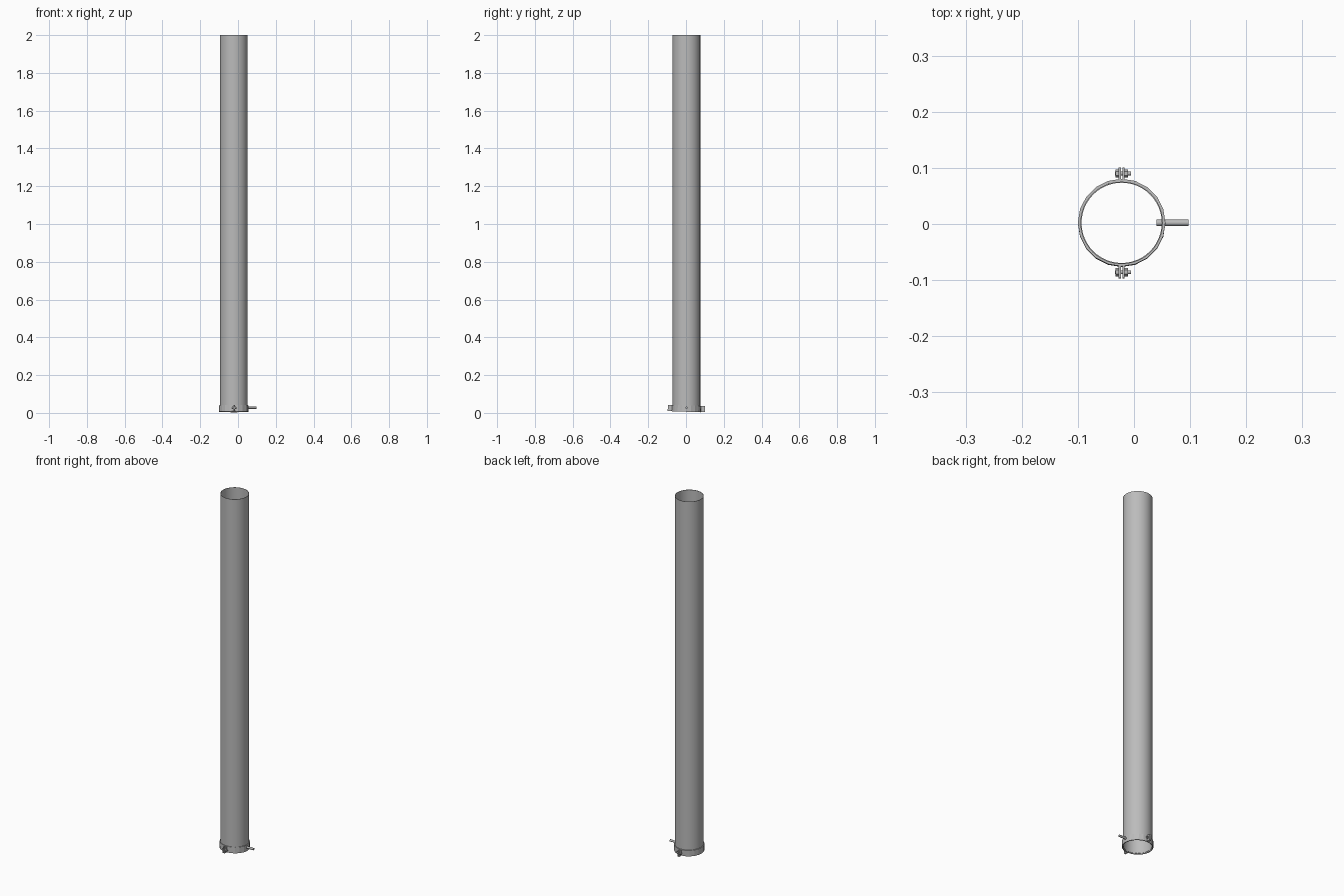
import bpy, bmesh, math
from mathutils import Matrix, Vector

if "Cube" in bpy.data.objects:
    bpy.data.objects.remove(bpy.data.objects["Cube"], do_unlink=True)

steel = bpy.data.materials.new("grey_steel")
steel.use_nodes = True
GREY = (0.5, 0.5, 0.5, 1)
steel.diffuse_color = GREY
steel.node_tree.nodes["Principled BSDF"].inputs["Base Color"].default_value = GREY

CENTRE = Vector((-0.022, 0.002, 0))
BAND_Z = 0.023
# The clamp sits slightly tipped, front edge higher
TILT = Matrix.Translation(CENTRE + Vector((0, 0, BAND_Z))) @ Matrix.Rotation(-0.035, 4, 'X')


def finish(name, bm, matrix=Matrix(), smooth=False):
    bmesh.ops.recalc_face_normals(bm, faces=bm.faces)
    mesh = bpy.data.meshes.new(name)
    bm.to_mesh(mesh)
    bm.free()
    mesh.materials.append(steel)
    obj = bpy.data.objects.new(name, mesh)
    bpy.context.collection.objects.link(obj)
    obj.matrix_world = matrix
    if smooth:
        bpy.ops.object.select_all(action='DESELECT')
        obj.select_set(True)
        bpy.context.view_layer.objects.active = obj
        bpy.ops.object.shade_smooth_by_angle(angle=math.radians(35))
    return obj


def tube(name, outer, inner, low, high, sides, matrix, smooth=False):
    """Hollow cylinder made by spinning a rectangular wall section."""
    bm = bmesh.new()
    section = [(inner, low), (outer, low), (outer, high), (inner, high)]
    rings = []
    for i in range(sides):
        a = math.tau * i / sides
        rings.append([bm.verts.new((r * math.cos(a), r * math.sin(a), z)) for r, z in section])
    for i, ring in enumerate(rings):
        nxt = rings[(i + 1) % sides]
        for k in range(4):
            j = (k + 1) % 4
            bm.faces.new((ring[k], nxt[k], nxt[j], ring[j]))
    return finish(name, bm, matrix, smooth)


def box(name, size, centre, matrix):
    bm = bmesh.new()
    bmesh.ops.create_cube(bm, size=1)
    bmesh.ops.scale(bm, vec=size, verts=bm.verts)
    bmesh.ops.translate(bm, vec=centre, verts=bm.verts)
    return finish(name, bm, matrix)


def rod(name, radius, x0, x1, y, z, sides, matrix, smooth=False):
    """Solid cylinder lying along x."""
    bm = bmesh.new()
    bmesh.ops.create_cone(bm, cap_ends=True, segments=sides, radius1=radius,
                          radius2=radius, depth=x1 - x0)
    bmesh.ops.rotate(bm, matrix=Matrix.Rotation(math.pi / 2, 3, 'Y'), verts=bm.verts)
    bmesh.ops.translate(bm, vec=((x0 + x1) / 2, y, z), verts=bm.verts)
    return finish(name, bm, matrix, smooth)


# Long open pipe
tube("pipe", 0.0735, 0.0715, 0.012, 2.0, 48, Matrix.Translation(CENTRE), True)

# Clamp band around the foot
tube("clamp_band", 0.078, 0.073, -0.017, 0.017, 20, TILT)

# Bolted lugs at front and back
for label, side in (("front", -1), ("back", 1)):
    for hand, s in (("left", 1), ("right", -1)):
        box(f"{label}_{hand}_lug", (0.004, 0.024, 0.032), (s * 0.0035, side * 0.0865, 0), TILT)
    y = side * 0.088
    rod(f"{label}_bolt", 0.0035, -0.012, 0.017, y, 0, 12, TILT, True)
    rod(f"{label}_bolt_head", 0.0075, -0.011, -0.0055, y, 0, 6, TILT)
    rod(f"{label}_nut", 0.0075, 0.0055, 0.011, y, 0, 6, TILT)

# Mounting stud passing through the left side of the band
rod("mounting_stud", 0.006, 0.062, 0.119, 0, 0.004, 16, TILT, True)
